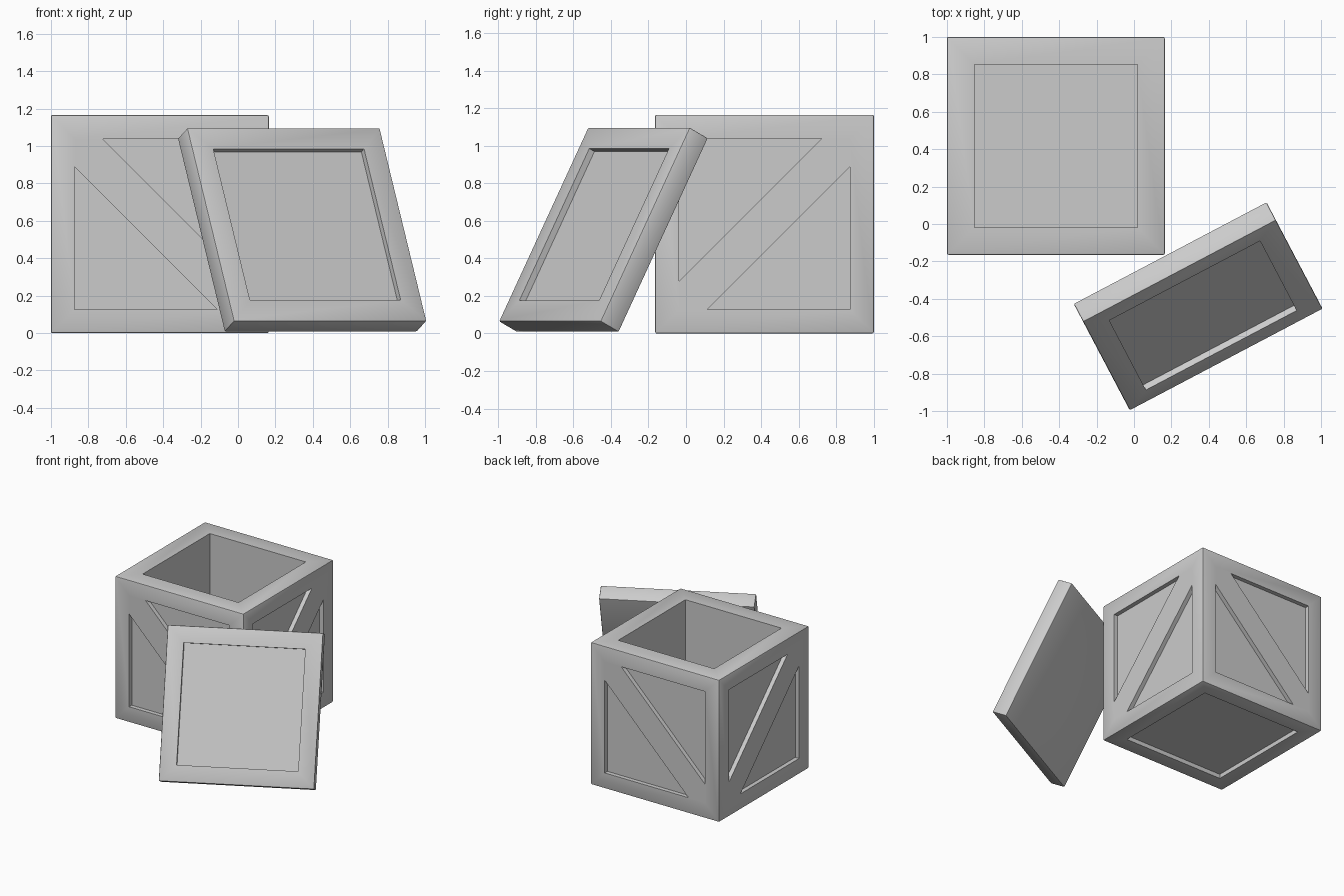
import bpy, bmesh
from mathutils import Matrix, Vector

if "Cube" in bpy.data.objects:
    bpy.data.objects.remove(bpy.data.objects["Cube"])

SIZE = 1.165      # crate edge length
BORDER = 0.127    # frame width
DEPTH = 0.035     # panel recess
BEVEL = 0.008
H = SIZE / 2
CENTRE = Vector((-0.418, 0.418, H))


def finish(name, bm, matrix):
    bmesh.ops.recalc_face_normals(bm, faces=bm.faces[:])
    me = bpy.data.meshes.new(name)
    bm.to_mesh(me)
    bm.free()
    ob = bpy.data.objects.new(name, me)
    bpy.context.collection.objects.link(ob)
    ob.matrix_world = matrix
    bpy.context.view_layer.objects.active = ob
    ob.select_set(True)
    bpy.ops.object.shade_smooth_by_angle()
    ob.select_set(False)
    return ob


def rounded_box(sx, sy, sz):
    bm = bmesh.new()
    bmesh.ops.create_cube(bm, size=1)
    bmesh.ops.scale(bm, vec=(sx, sy, sz), verts=bm.verts[:])
    bmesh.ops.bevel(bm, geom=bm.edges[:], offset=BEVEL, segments=2,
                    profile=0.5, affect='EDGES')
    bm.normal_update()
    return bm


def recess(bm, direction, border, depth):
    # Inset the flat face looking along direction and push it inwards
    d = Vector(direction)
    face = max((f for f in bm.faces if f.normal.dot(d) > 0.999),
               key=lambda f: f.calc_area())
    bmesh.ops.inset_region(bm, faces=[face], thickness=border - BEVEL,
                           use_even_offset=True)
    res = bmesh.ops.extrude_discrete_faces(bm, faces=[face])
    bmesh.ops.translate(bm, vec=-d * depth, verts=res['faces'][0].verts[:])
    bm.normal_update()


# Crate body: recessed panels on the sides and base, open top
bm = rounded_box(SIZE, SIZE, SIZE)
for d in ((1, 0, 0), (-1, 0, 0), (0, 1, 0), (0, -1, 0), (0, 0, -1)):
    recess(bm, d, BORDER, DEPTH)
recess(bm, (0, 0, 1), 0.147, SIZE - 0.14)
finish("crate_body", bm, Matrix.Translation(CENTRE))

# Diagonal braces, mirrored on alternate sides
w, c = H - BORDER, 0.15
outline = [(-w, w), (-w + c, w), (w, c - w), (w, -w), (w - c, -w), (-w, w - c)]
for k, side in enumerate(("front", "right", "back", "left")):
    s = -1 if k % 2 else 1
    bm = bmesh.new()
    face = bm.faces.new([bm.verts.new((s * x, -H, z)) for x, z in outline])
    res = bmesh.ops.extrude_face_region(bm, geom=[face], use_keep_orig=True)
    bmesh.ops.translate(bm, vec=(0, DEPTH, 0),
                        verts=[g for g in res['geom'] if isinstance(g, bmesh.types.BMVert)])
    finish(side + "_brace", bm, Matrix.Translation(CENTRE)
           @ Matrix.Rotation(k * 1.5707963, 4, 'Z'))

# Lid leaning on the crate corner, panelled side facing outwards
u = Vector((1.025, 0.54, 0)).normalized()
n = Vector((0.40, -0.80, 0.465))
n = (n - u * n.dot(u)).normalized()
v = n.cross(u)
bm = rounded_box(SIZE, SIZE, 0.125)
recess(bm, (0, 0, 1), BORDER, DEPTH)
rot = Matrix((u, v, n)).transposed().to_4x4()
finish("lid", bm, Matrix.Translation((0.343, -0.44, 0.552)) @ rot)
